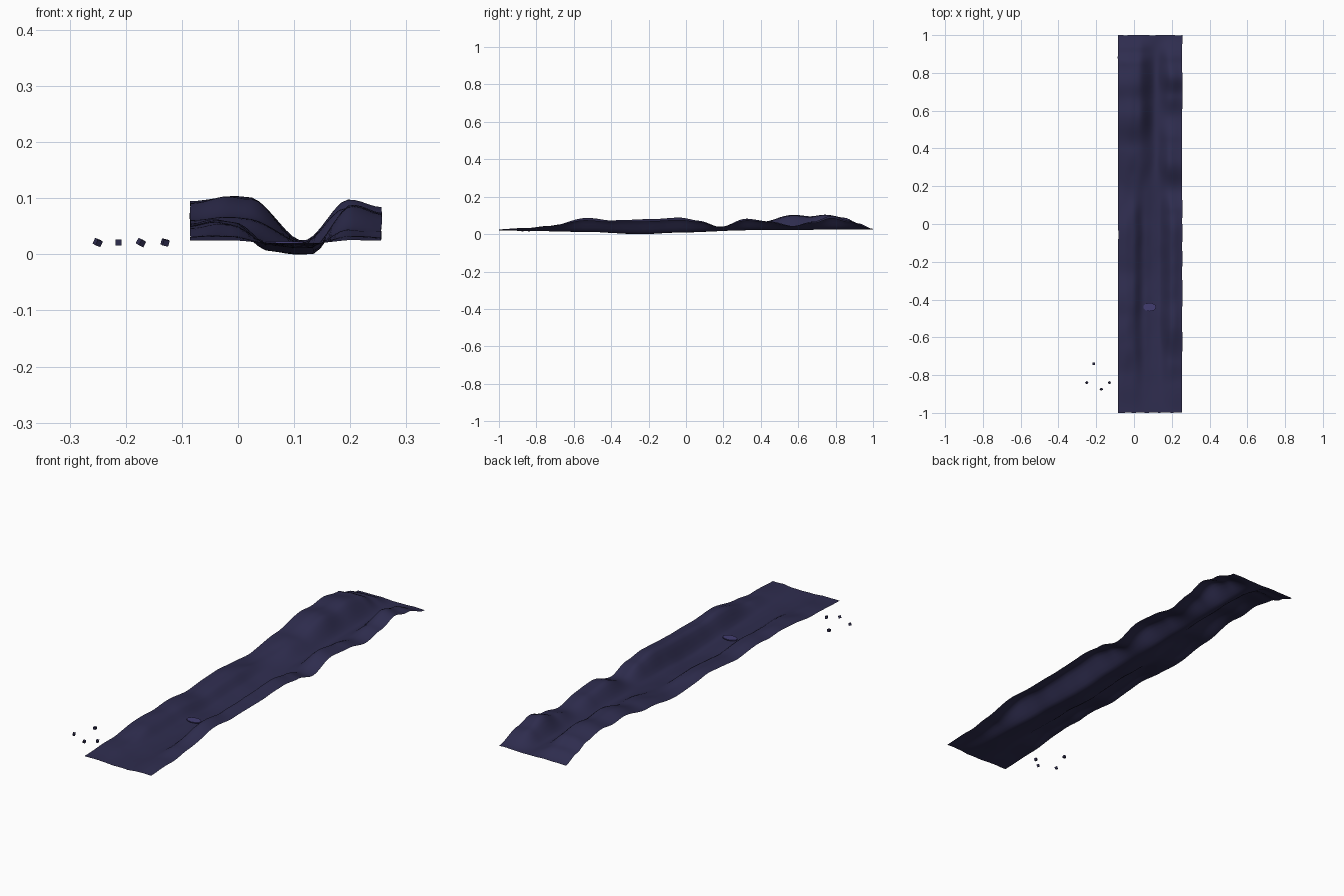
import bpy, bmesh, math
from mathutils import Vector, noise

if "Cube" in bpy.data.objects:
    bpy.data.objects.remove(bpy.data.objects["Cube"])


def material(name, rgb):
    m = bpy.data.materials.new(name)
    m.diffuse_color = (*rgb, 1)
    m.use_nodes = True
    m.node_tree.nodes["Principled BSDF"].inputs["Base Color"].default_value = m.diffuse_color
    return m


dark = material("dark indigo", (0.028, 0.026, 0.078))
pale = material("pale indigo", (0.055, 0.047, 0.165))


def curve(points, t):
    """Smooth interpolation through (position, height) pairs."""
    if t <= points[0][0]:
        return points[0][1]
    for (a, p), (b, q) in zip(points, points[1:]):
        if t <= b:
            u = (t - a) / (b - a)
            return p + (q - p) * u * u * (3 - 2 * u)
    return points[-1][1]


# Crest heights of both banks and the valley floor along the length
LEFT = [(-1, .027), (-.8, .038), (-.65, .055), (-.5, .056), (-.42, .064), (-.25, .048),
        (-.05, .065), (.18, .043), (.4, .07), (.58, .106),
        (.66, .097), (.74, .108), (.85, .09), (.92, .06), (1, .029)]
RIGHT = [(-1, .027), (-.85, .035), (-.73, .048), (-.54, .086), (-.4, .077), (-.2, .08),
         (-.04, .09), (.07, .075), (.18, .042), (.33, .084), (.45, .07), (.57, .045),
         (.68, .068), (.78, .098), (.87, .075), (1, .029)]
FLOOR = [(-1, .022), (-.8, .018), (-.5, .013), (-.27, .002), (0, .011), (.3, .022), (1, .027)]
# How much of the bank height each position across the strip receives
NARROW = [(-.085, .84), (-.02, 1), (.02, .95), (.115, 0), (.195, 1), (.255, .84)]
WIDE = [(-.085, .86), (-.04, 1), (-.01, .95), (.055, .14), (.1, 0), (.13, 0), (.2, 1), (.255, .84)]


def height(x, y):
    bank = curve(LEFT if x < .115 else RIGHT, y)
    floor = curve(FLOOR, y)
    front = curve([(0, 1), (.35, 0)], y)
    w = front * curve(WIDE, x) + (1 - front) * curve(NARROW, x)
    fade = min(1, (1 - abs(y)) * 6)
    bump = noise.noise(Vector((x * 16, y * 8, 3))) * .006 * (.3 + .7 * fade) * (.3 + .7 * w)
    return floor + (bank - floor) * w + bump


def add_object(name, bm, mat):
    me = bpy.data.meshes.new(name)
    bm.to_mesh(me)
    bm.free()
    me.materials.append(mat)
    ob = bpy.data.objects.new(name, me)
    bpy.context.collection.objects.link(ob)
    return ob


# Undulating strip of ground, a single open sheet with a valley
NX, NY = 28, 140
bm = bmesh.new()
rows = []
for j in range(NY + 1):
    y = -1 + 2 * j / NY
    row = []
    for i in range(NX + 1):
        x = -.085 + .34 * i / NX
        # slightly ragged outline
        dx = .003 * noise.noise(Vector((9, y * 9, x * 3)))
        dy = -.006 * abs(noise.noise(Vector((x * 15, y, 5)))) * y
        row.append(bm.verts.new((x + dx, y + dy, height(x, y))))
    rows.append(row)
low = min(v.co.z for v in bm.verts)
for v in bm.verts:
    v.co.z -= low
for j in range(NY):
    for i in range(NX):
        f = bm.faces.new((rows[j][i], rows[j][i + 1], rows[j + 1][i + 1], rows[j + 1][i]))
        f.smooth = True
add_object("ground_strip", bm, dark)

# Small level pale oval plate lying on the valley floor
bm = bmesh.new()
bmesh.ops.create_cone(bm, cap_ends=True, segments=16, radius1=1, radius2=1, depth=1)
top = max(height(.083 + .034 * math.cos(a), -.44 + .022 * math.sin(a)) for a in range(40)) - low
for v in bm.verts:
    v.co = (.083 + .034 * v.co.x, -.44 + .022 * v.co.y, max(top, .02) + .001 + .004 * v.co.z)
add_object("pale_patch", bm, pale)

# Four loose pebbles beside the front end
for n, (x, y, spin) in enumerate([(-.25, -.84, .6), (-.213, -.74, 0), (-.173, -.875, .7), (-.13, -.84, .4)]):
    bm = bmesh.new()
    bmesh.ops.create_cube(bm, size=.011)
    ob = add_object("pebble_%d" % (n + 1), bm, dark)
    ob.location = (x, y, .021)
    ob.rotation_euler = (spin * .5, spin * .5, spin)
